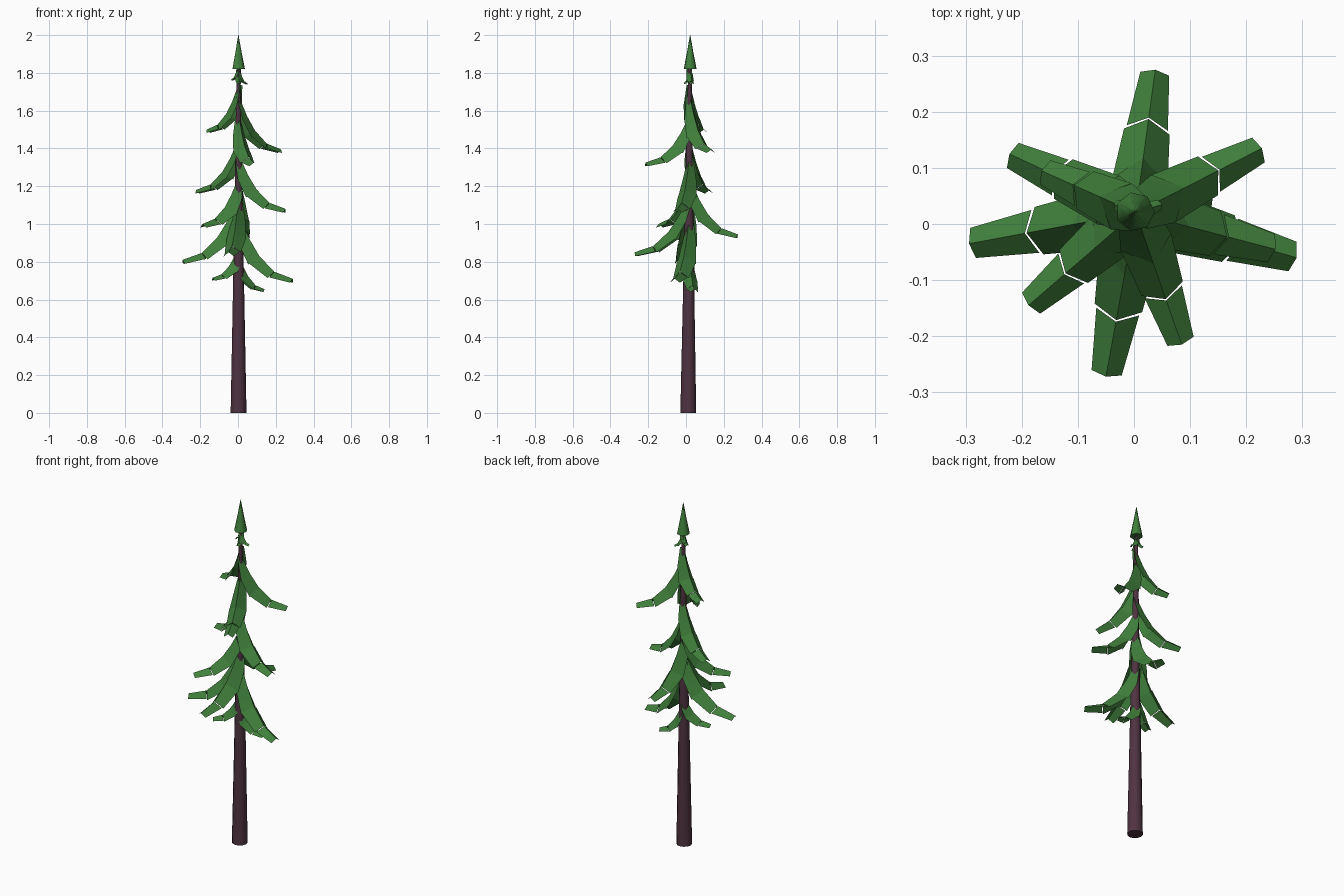
import bpy, math
from mathutils import Vector

if "Cube" in bpy.data.objects:
    bpy.data.objects.remove(bpy.data.objects["Cube"])


def material(name, rgb):
    m = bpy.data.materials.new(name)
    m.diffuse_color = (*rgb, 1)
    m.use_nodes = True
    m.node_tree.nodes["Principled BSDF"].inputs["Base Color"].default_value = m.diffuse_color
    return m


BARK = material("dark bark", (0.078, 0.033, 0.052))
NEEDLE = material("needle green", (0.052, 0.215, 0.045))


def add_mesh(name, verts, faces, mat, smooth_angle=35):
    me = bpy.data.meshes.new(name)
    me.from_pydata(verts, [], faces)
    me.materials.append(mat)
    for p in me.polygons:
        p.use_smooth = True
    me.set_sharp_from_angle(angle=math.radians(smooth_angle))
    ob = bpy.data.objects.new(name, me)
    bpy.context.collection.objects.link(ob)
    return ob


def lathe(name, rings, sides, mat, smooth_angle=35):
    """Stack of rings (x, y, z, radius), closed at both ends."""
    verts, faces = [], []
    for x, y, z, r in rings:
        for i in range(sides):
            a = 2 * math.pi * i / sides
            verts.append((x + r * math.cos(a), y + r * math.sin(a), z))
    for k in range(len(rings) - 1):
        for i in range(sides):
            j = (i + 1) % sides
            faces.append((k * sides + i, k * sides + j,
                          (k + 1) * sides + j, (k + 1) * sides + i))
    faces.append(tuple(reversed(range(sides))))
    faces.append(tuple(range((len(rings) - 1) * sides, len(rings) * sides)))
    return add_mesh(name, verts, faces, mat, smooth_angle)


AXIS = Vector((0.003, 0.02, 0))
# droop curve: fraction along the branch, fraction of the total drop
CURVE = [(0, 0), (0.2, 0.38), (0.4, 0.67), (0.66, 0.89), (1, 1)]
# each segment: (fraction along the branch, half width, fold depth)
SEGMENTS = [[(0.0, 0.012, 0.02), (0.2, 0.037, 0.052), (0.395, 0.050, 0.060)],
            [(0.385, 0.050, 0.056), (0.655, 0.041, 0.040)],
            [(0.665, 0.037, 0.034), (1.0, 0.026, 0.021)]]


def drop_at(t):
    for (a, za), (b, zb) in zip(CURVE, CURVE[1:]):
        if t <= b:
            return za + (zb - za) * (t - a) / (b - a)
    return 1


def branch(name, tip, root_z, width):
    """Drooping bough of three folded strips, ridge on top."""
    tip = Vector(tip)
    out = Vector((tip.x - AXIS.x, tip.y - AXIS.y, 0))
    length = out.length
    out.normalize()
    side = Vector((-out.y, out.x, 0))
    drop = root_z - tip.z

    def point(t):
        p = AXIS + out * (t * length)
        p.z = root_z - drop * drop_at(t)
        return p

    verts, faces = [], []
    for seg in SEGMENTS:
        for k, (t, w, d) in enumerate(seg):
            # fold direction follows the bend of the curve at this point
            tangent = point(min(t + 0.15, 1)) - point(max(t - 0.15, 0))
            down = side.cross(tangent.normalized())
            if down.z > 0:
                down.negate()
            p, w, d = point(t), w * width, down * d * width
            n = len(verts)
            verts += [p + side * w + d, p, p - side * w + d]
            if k:
                faces += [(n - 3, n - 2, n + 1, n), (n - 2, n - 1, n + 2, n + 1)]
    return add_mesh(name, verts, faces, NEEDLE)


# trunk
lathe("trunk", [(0.003, 0.012, 0, 0.042), (0.003, 0.015, 0.9, 0.025),
                (0.003, 0.021, 1.85, 0.009)], 12, BARK)

# pointed crown
lathe("crown", [(0.002, 0.022, 1.82, 0.035), (0.002, 0.022, 1.91, 0.017),
                (0.002, 0.022, 2.0, 0.001)], 7, NEEDLE, 60)

# boughs: tip position, height at the trunk, width factor
BOUGHS = [
    ((0.140, 0.045, 0.655), 0.84, 0.75),
    ((-0.135, -0.040, 0.715), 0.88, 0.75),
    ((0.290, -0.060, 0.71), 1.05, 1.05),
    ((-0.294, -0.035, 0.81), 1.14, 1.05),
    ((-0.050, -0.272, 0.85), 1.16, 1.05),
    ((0.038, 0.275, 0.945), 1.24, 1.0),
    ((-0.188, -0.145, 1.0), 1.25, 0.95),
    ((0.252, -0.045, 1.08), 1.37, 1.0),
    ((-0.222, 0.125, 1.18), 1.45, 0.95),
    ((0.085, -0.215, 1.325), 1.58, 0.95),
    ((0.228, 0.135, 1.395), 1.68, 0.95),
    ((-0.165, 0.095, 1.50), 1.74, 0.9),
]
for i, (tip, z, w) in enumerate(BOUGHS):
    branch(f"bough_{i + 1}", tip, z, w)

# small sprigs under the crown
SPRIGS = [((-0.036, 0.035, 1.765), 1.86, 0.36), ((0.050, 0.035, 1.745), 1.85, 0.36),
          ((0.005, -0.012, 1.745), 1.85, 0.36)]
for i, (tip, z, w) in enumerate(SPRIGS):
    branch(f"sprig_{i + 1}", tip, z, w)
